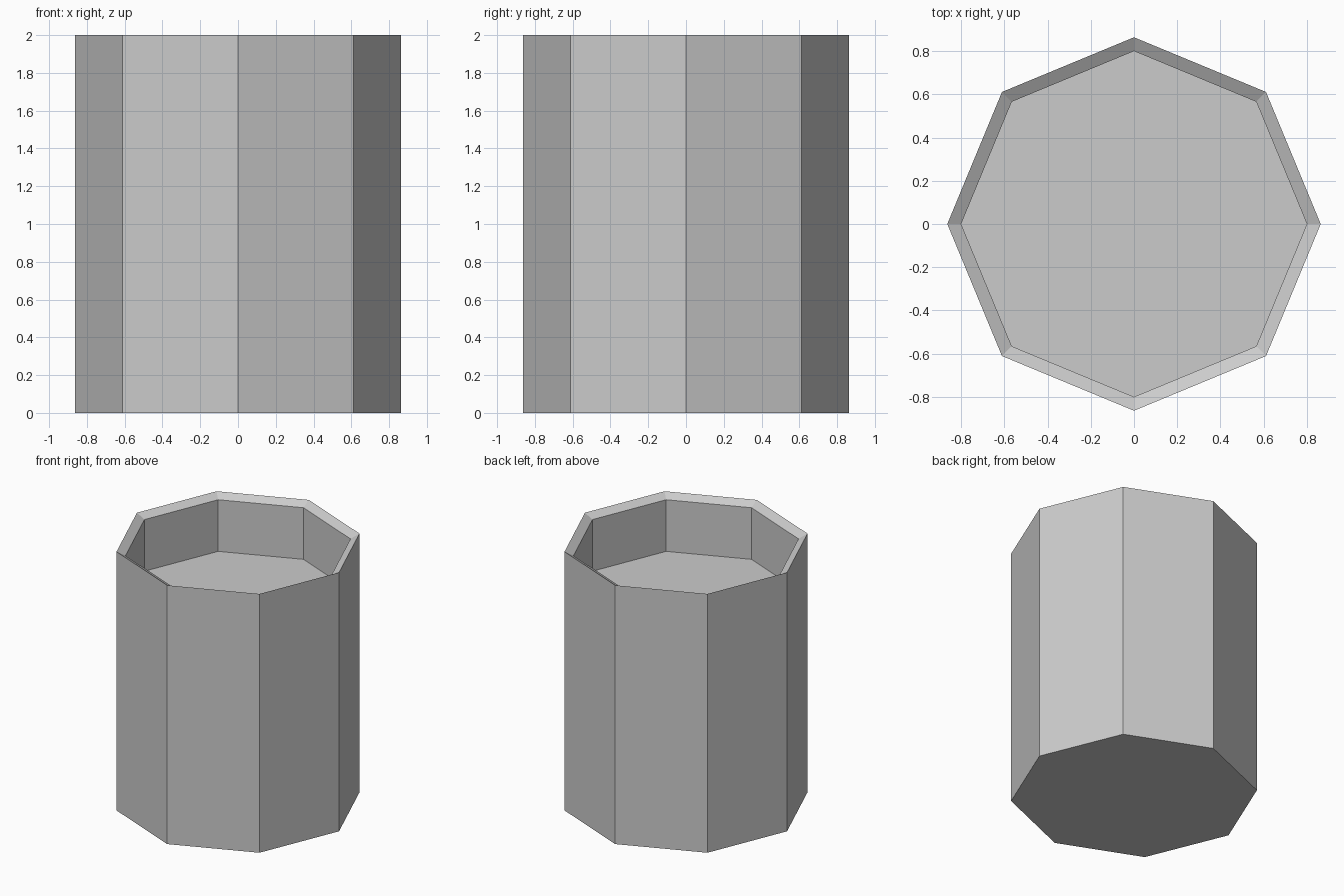
import bpy, bmesh
from math import cos, sin, pi

if "Cube" in bpy.data.objects:
    bpy.data.objects.remove(bpy.data.objects["Cube"])

SIDES = 8
# Profile (radius, height): base, outer rim, bevelled inner lip, recessed floor
PROFILE = [(0.864, 0.0), (0.864, 2.0), (0.80, 1.964), (0.80, 1.565)]

bm = bmesh.new()
rings = [[bm.verts.new((r * cos(2 * pi * i / SIDES), r * sin(2 * pi * i / SIDES), z))
          for i in range(SIDES)] for r, z in PROFILE]

# Walls and lip between neighbouring rings
for low, high in zip(rings, rings[1:]):
    for i in range(SIDES):
        j = (i + 1) % SIDES
        bm.faces.new((low[i], low[j], high[j], high[i]))

# Underside and recessed floor
bm.faces.new(rings[0][::-1])
bm.faces.new(rings[-1])

mesh = bpy.data.meshes.new("octagonal_container")
bm.to_mesh(mesh)
bm.free()
container = bpy.data.objects.new("octagonal_container", mesh)
bpy.context.collection.objects.link(container)
